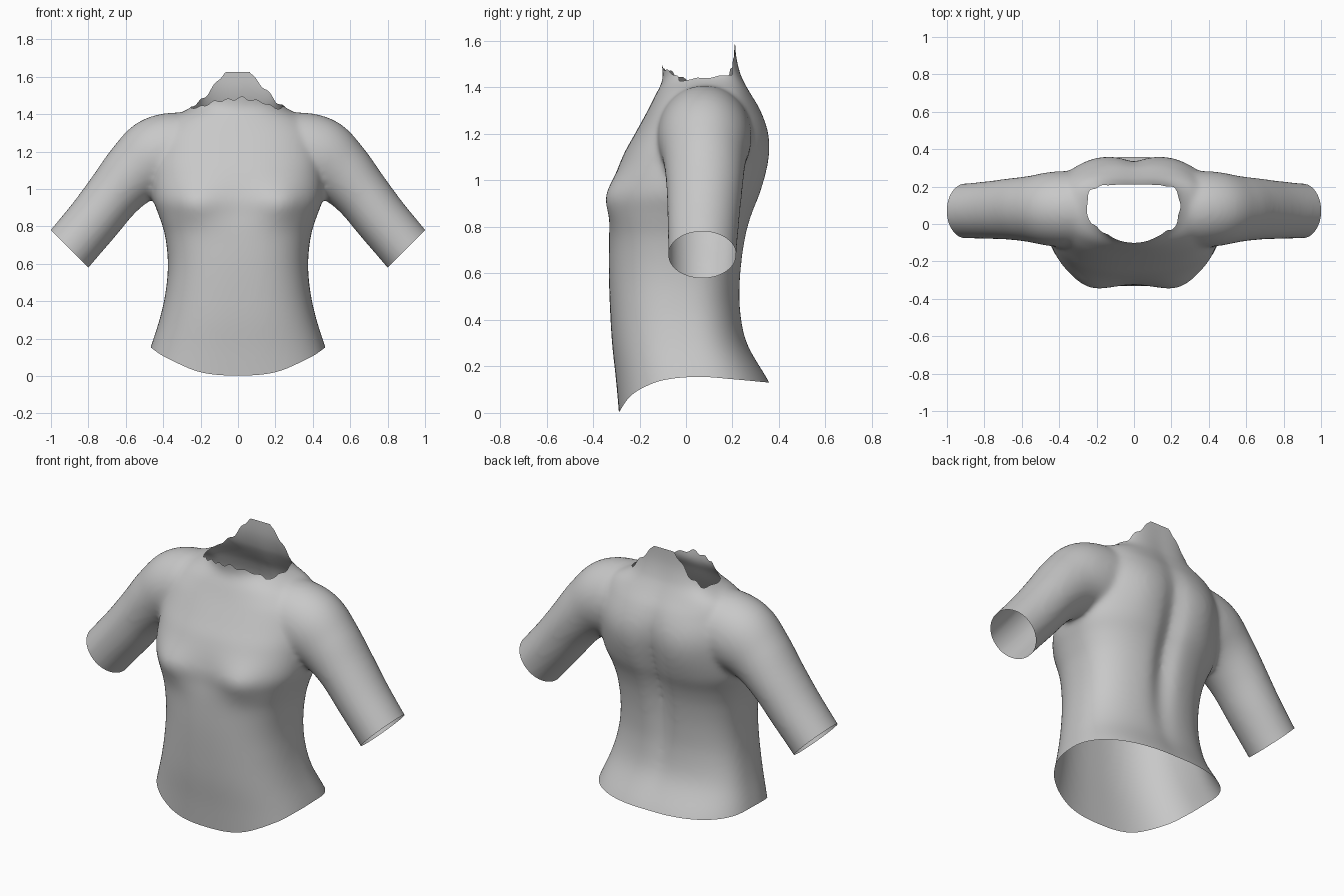
import bpy, bmesh, math
from mathutils import Vector

if "Cube" in bpy.data.objects:
    bpy.data.objects.remove(bpy.data.objects["Cube"])


def sample(table, t):
    """Smooth interpolation of rows (key, values...) at key t."""
    n = len(table)
    t = min(max(t, table[0][0]), table[-1][0])
    i = next(k for k in range(n - 1) if t <= table[k + 1][0])
    a, b = table[i], table[i + 1]
    p, q = table[max(i - 1, 0)], table[min(i + 2, n - 1)]
    h = b[0] - a[0]
    u = (t - a[0]) / h
    out = []
    for c in range(1, len(a)):
        m0 = (b[c] - p[c]) / (b[0] - p[0]) * h
        m1 = (q[c] - a[c]) / (q[0] - a[0]) * h
        d = b[c] - a[c]
        out.append(a[c] + u * (m0 + u * (3 * d - 2 * m0 - m1 + u * (m0 + m1 - 2 * d))))
    return out


def loft(bm, rings):
    """Closed tube through rings of points."""
    loops = [[bm.verts.new(p) for p in r] for r in rings]
    n = len(loops[0])
    for a, b in zip(loops, loops[1:]):
        for i in range(n):
            j = (i + 1) % n
            bm.faces.new((a[i], a[j], b[j], b[i]))
    bm.faces.new(loops[0][::-1])
    bm.faces.new(loops[-1])


def bump(t, centre, width):
    return math.exp(-((t - centre) / width) ** 2)


# Torso outline: height, half width, front y, back y, widest y
TORSO = [
    (-0.10, 0.54, -0.28, 0.47, 0.05), (0.13, 0.475, -0.30, 0.36, 0.05),
    (0.3, 0.42, -0.318, 0.265, 0.02), (0.45, 0.387, -0.327, 0.237, 0.0),
    (0.6, 0.375, -0.332, 0.24, 0.0), (0.75, 0.39, -0.332, 0.26, 0.0),
    (0.85, 0.42, -0.332, 0.285, 0.0), (0.95, 0.455, -0.33, 0.32, 0.02),
    (1.1, 0.46, -0.275, 0.352, 0.05), (1.2, 0.45, -0.22, 0.352, 0.07),
    (1.3, 0.42, -0.165, 0.322, 0.08), (1.38, 0.36, -0.125, 0.275, 0.1),
    (1.425, 0.27, -0.102, 0.25, 0.11), (1.46, 0.228, -0.1, 0.235, 0.12),
    (1.55, 0.21, -0.112, 0.215, 0.12), (1.72, 0.2, -0.13, 0.212, 0.12),
]

# Sleeve path from inside the chest: step, centre x y z, half height, half depth
SLEEVE = [
    (0, 0.1, 0.08, 1.2, 0.17, 0.17), (1, 0.28, 0.08, 1.2, 0.21, 0.2),
    (2, 0.43, 0.08, 1.17, 0.215, 0.2), (3, 0.55, 0.08, 1.09, 0.178, 0.178),
    (4, 0.655, 0.08, 0.98, 0.152, 0.165), (5, 0.77, 0.075, 0.835, 0.145, 0.155),
    (6, 0.9, 0.07, 0.68, 0.143, 0.147), (7, 0.98, 0.07, 0.58, 0.143, 0.147),
]

# Lower hem height along the depth
HEM = [(-0.29, 0.0), (-0.25, 0.06), (-0.2, 0.1), (-0.1, 0.14),
       (0.05, 0.155), (0.2, 0.145), (0.36, 0.13)]


def torso_ring(z, n=96):
    w, front, back, mid = sample(TORSO, z)
    neck = min(max((z - 1.3) / 0.15, 0), 1)
    ring = []
    for i in range(n):
        a = math.tau * i / n
        c, s = math.cos(a), math.sin(a)
        p = 0.78 + 0.2 * neck if s < 0 else 0.82 - 0.2 * neck
        x = w * math.copysign(abs(c) ** p, c)
        y = mid + (back - mid if s > 0 else front - mid) * abs(s) ** p
        if s < 0:   # bust
            y -= 0.04 * bump(abs(x), 0.25, 0.12) * bump(z, 0.92, 0.1) * -s
            y += 0.01 * bump(x, 0, 0.1) * bump(z, 0.93, 0.12)
        else:       # shoulder blades and spine groove
            y -= 0.04 * bump(x, 0, 0.06) * bump(z, 0.85, 0.42)
            y += 0.015 * bump(abs(x), 0.2, 0.12) * bump(z, 1.1, 0.2)
        ring.append((x, y, z))
    return ring


def sleeve_ring(t, side, n=48):
    x, y, z, h, d = sample(SLEEVE, t)
    a, b = sample(SLEEVE, t - 0.3), sample(SLEEVE, t + 0.3)
    up = Vector((a[2] - b[2], 0, b[0] - a[0])).normalized()
    ring = []
    for i in range(n):
        q = math.tau * i / n * side
        p = Vector((x, y + d * math.sin(q), z)) + up * h * math.cos(q)
        ring.append((p.x * side, p.y, p.z))
    return ring


def hem_height(x, y):
    return sample(HEM, y)[0]


def collar_height(x, y):
    """Ragged collar, high at the nape and low at the sides."""
    k = min(max((y + 0.02) / 0.16, 0), 1)
    back = max(1.625 - max(0, abs(x) - 0.065) * 1.15, 1.435)
    front = 1.485 - 1.3 * x * x
    rag = 0.007 * math.sin(85 * x) + 0.005 * math.sin(47 * x + 60 * y)
    if k > 0.5 and abs(x) < 0.065:
        rag = 0
    outside = max(0, math.hypot(x, y - 0.08) - 0.24)
    return max(front + (back - front) * k, 1.43) + rag + outside


def trim(bm, height, keep_above):
    """Cut along a height field by levelling it, slicing and restoring."""
    for v in bm.verts:
        v.co.z -= height(v.co.x, v.co.y)
    bmesh.ops.bisect_plane(bm, geom=bm.verts[:] + bm.edges[:] + bm.faces[:], dist=1e-5,
                           plane_co=(0, 0, 0), plane_no=(0, 0, 1),
                           clear_inner=keep_above, clear_outer=not keep_above)
    for v in bm.verts:
        v.co.z += height(v.co.x, v.co.y)


# Closed torso and sleeves
bm = bmesh.new()
loft(bm, [torso_ring(-0.1 + 1.82 * i / 90) for i in range(91)])
for side in (1, -1):
    loft(bm, [sleeve_ring(7 * i / 42, side) for i in range(43)])
bmesh.ops.recalc_face_normals(bm, faces=bm.faces[:])
mesh = bpy.data.meshes.new("shirt")
bm.to_mesh(mesh)
bm.free()
shirt = bpy.data.objects.new("shirt", mesh)
bpy.context.collection.objects.link(shirt)

# Fuse into one skin and soften the joins
fuse = shirt.modifiers.new("fuse", 'REMESH')
fuse.mode = 'VOXEL'
fuse.voxel_size = 0.014
soften = shirt.modifiers.new("soften", 'SMOOTH')
soften.factor = 0.5
soften.iterations = 14
graph = bpy.context.evaluated_depsgraph_get()
skin = bpy.data.meshes.new_from_object(shirt.evaluated_get(graph))
shirt.modifiers.clear()
shirt.data = skin

# Open the hem, collar and cuffs
bm = bmesh.new()
bm.from_mesh(skin)
trim(bm, hem_height, True)
trim(bm, collar_height, False)
for side in (1, -1):
    faces = [f for f in bm.faces if f.calc_center_median().x * side > 0.62]
    geom = set(faces)
    for f in faces:
        geom.update(f.verts)
        geom.update(f.edges)
    bmesh.ops.bisect_plane(bm, geom=list(geom), dist=1e-5, plane_co=(0.9 * side, 0.07, 0.68),
                           plane_no=(side, 0, -1), clear_outer=True)
bm.to_mesh(skin)
bm.free()
skin.shade_smooth()

# Cloth colour
cloth = bpy.data.materials.new("grey_cloth")
cloth.use_nodes = True
grey = (0.58, 0.58, 0.58, 1)
cloth.diffuse_color = grey
cloth.node_tree.nodes["Principled BSDF"].inputs["Base Color"].default_value = grey
skin.materials.clear()
skin.materials.append(cloth)
